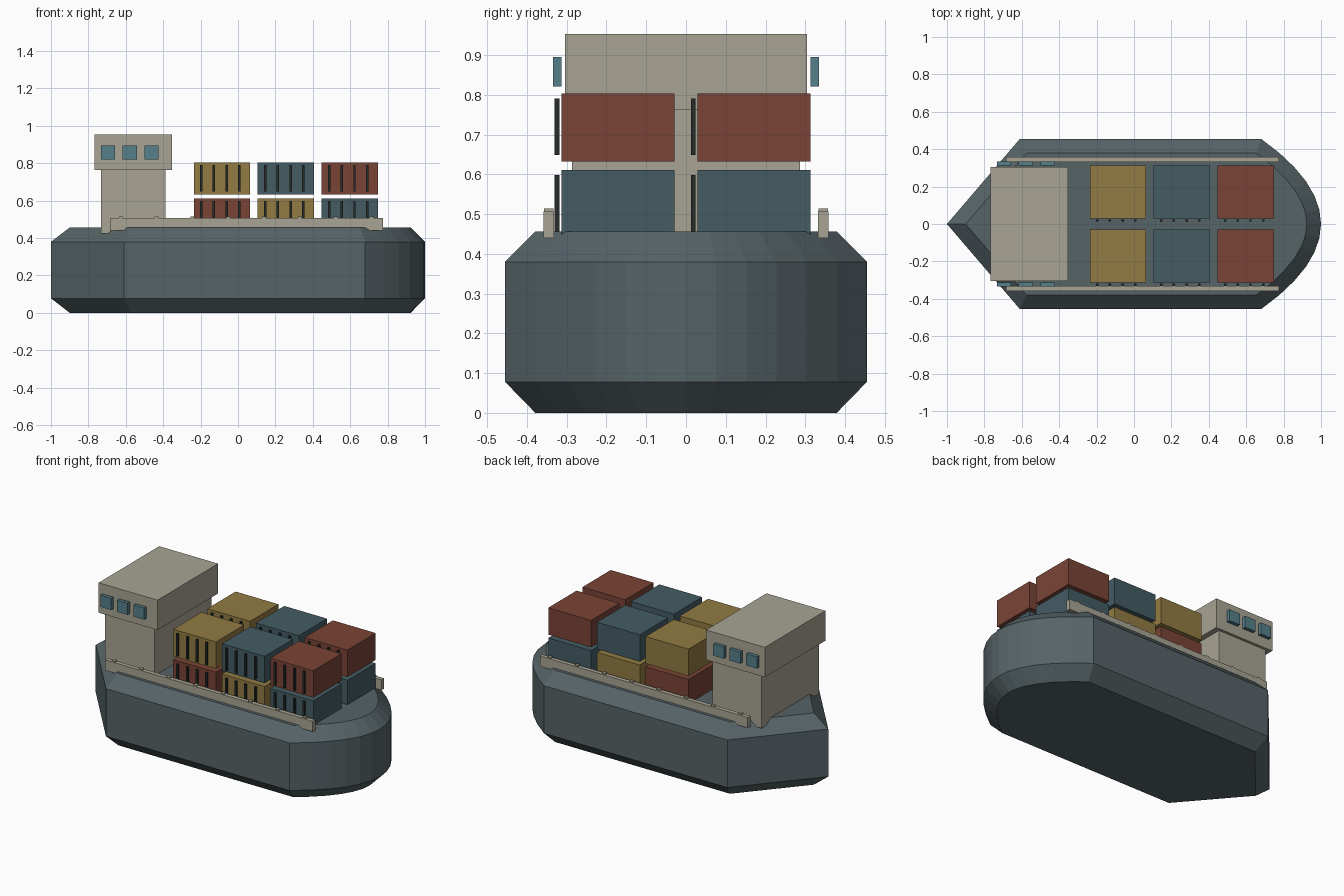
import bpy, bmesh
from mathutils import Vector

if "Cube" in bpy.data.objects:
    bpy.data.objects.remove(bpy.data.objects["Cube"])


def material(name, hex_code):
    def lin(i):
        c = int(hex_code[i:i + 2], 16) / 255
        return c / 12.92 if c <= 0.04045 else ((c + 0.055) / 1.055) ** 2.4
    m = bpy.data.materials.new(name)
    m.diffuse_color = (lin(0), lin(2), lin(4), 1)
    m.use_nodes = True
    m.node_tree.nodes["Principled BSDF"].inputs["Base Color"].default_value = m.diffuse_color
    return m


HULL = material("hull_grey", "566367")
HOUSE = material("house_cream", "A8A494")
RED = material("container_red", "7A4436")
YELLOW = material("container_yellow", "927B43")
BLUE = material("container_blue", "445C64")
GLASS = material("window_glass", "56808A")
DARK = material("rib_dark", "262B29")


def make_object(name, bm, mat):
    bmesh.ops.recalc_face_normals(bm, faces=bm.faces[:])
    mesh = bpy.data.meshes.new(name)
    bm.to_mesh(mesh)
    bm.free()
    mesh.materials.append(mat)
    ob = bpy.data.objects.new(name, mesh)
    bpy.context.collection.objects.link(ob)
    return ob


def box(name, x, y, z, mat):
    """Box from (min, max) ranges on each axis."""
    bm = bmesh.new()
    bmesh.ops.create_cube(bm, size=1)
    for v in bm.verts:
        v.co = [r[0] if c < 0 else r[1] for c, r in zip(v.co, (x, y, z))]
    return make_object(name, bm, mat)


def span(centre, size):
    return (centre - size / 2, centre + size / 2)


def inset(points, d):
    """Mitred inward offset of a counter-clockwise outline."""
    result = []
    for i, p in enumerate(points):
        a = (p - points[i - 1]).normalized()
        b = (points[(i + 1) % len(points)] - p).normalized()
        na, nb = Vector((-a.y, a.x)), Vector((-b.y, b.x))
        result.append(p + (na + nb) * d / (1 + na.dot(nb)))
    return result


# Hull: pointed stern, parabolic bow, chamfered top and bottom
W = 0.455
outline = [Vector((-1, 0)), Vector((-0.61, -W))]
for i in range(13):
    t = i / 6 - 1
    outline.append(Vector((0.68 + 0.32 * (1 - t * t), W * t)))
outline.append(Vector((-0.61, W)))
inner = inset(outline, 0.076)

bm = bmesh.new()
rings = [[bm.verts.new((p.x, p.y, z)) for p in pts]
         for pts, z in ((inner, 0), (outline, 0.078), (outline, 0.38), (inner, 0.456))]
n = len(outline)
for low, high in zip(rings, rings[1:]):
    for i in range(n):
        j = (i + 1) % n
        bm.faces.new((low[i], low[j], high[j], high[i]))
bm.faces.new(rings[0][::-1])
bm.faces.new(rings[-1])
make_object("hull", bm, HULL)

# Deckhouse and bridge
box("deckhouse", (-0.733, -0.387), (-0.287, 0.287), (0.423, 0.765), HOUSE)
box("bridge", (-0.767, -0.353), (-0.304, 0.304), (0.763, 0.953), HOUSE)

for side, s in (("front", -1), ("back", 1)):
    # Bridge windows
    for i in range(3):
        box(f"window_{side}_{i + 1}", span(-0.695 + 0.116 * i, 0.076),
            span(s * 0.324, 0.022), (0.821, 0.895), GLASS)
    # Rail with small posts
    box(f"rail_{side}", (-0.684, 0.776), span(s * 0.345, 0.027), (0.44, 0.506), HOUSE)
    for i in range(8):
        box(f"rail_post_{side}_{i + 1}", span(-0.627 + 0.1915 * i, 0.02),
            span(s * 0.345, 0.023), (0.45, 0.514), HOUSE)
    # Two tiers of containers, ribbed on their front faces
    for tier, (z, colours) in enumerate(((0.44, (RED, YELLOW, BLUE)),
                                         (0.632, (YELLOW, BLUE, RED)))):
        for i, colour in enumerate(colours):
            x = -0.086 + 0.342 * i
            name = f"container_{side}_{tier + 1}_{i + 1}"
            box(name, span(x, 0.301), span(s * 0.1715, 0.284), (z, z + 0.171), colour)
            for k in range(4):
                box(f"{name}_rib_{k + 1}", span(x - 0.111 + 0.068 * k, 0.013),
                    span(s * 0.1715 - 0.153, 0.012), (z + 0.016, z + 0.158), DARK)
